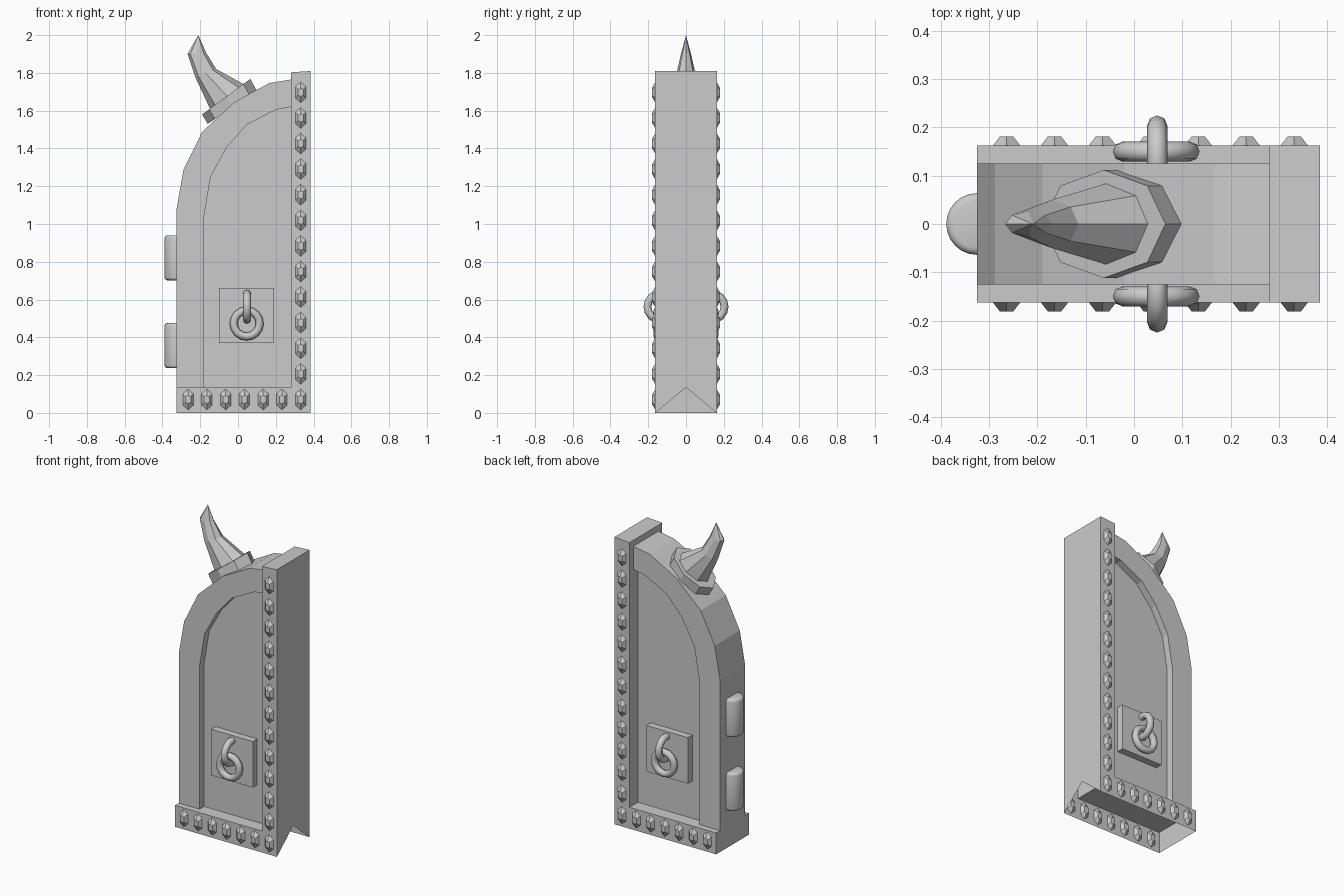
import bpy, bmesh, math
from mathutils import Vector, Matrix

if "Cube" in bpy.data.objects:
    bpy.data.objects.remove(bpy.data.objects["Cube"])


def finish(name, bm, smooth=False, normals=True):
    if normals:
        bmesh.ops.recalc_face_normals(bm, faces=bm.faces)
    me = bpy.data.meshes.new(name)
    bm.to_mesh(me)
    bm.free()
    ob = bpy.data.objects.new(name, me)
    bpy.context.collection.objects.link(ob)
    if smooth:
        bpy.ops.object.select_all(action='DESELECT')
        ob.select_set(True)
        bpy.context.view_layer.objects.active = ob
        bpy.ops.object.shade_smooth_by_angle(angle=math.radians(50))
    return ob


def slab(name, profile, half):
    """Extrude an xz profile to y = +-half."""
    bm = bmesh.new()
    f = [bm.verts.new((x, -half, z)) for x, z in profile]
    b = [bm.verts.new((x, half, z)) for x, z in profile]
    bm.faces.new(f)
    bm.faces.new(b[::-1])
    for i in range(len(f)):
        j = (i + 1) % len(f)
        bm.faces.new((f[j], f[i], b[i], b[j]))
    return finish(name, bm)


def loft(name, rings, sides=8, tip=None):
    """Elliptical rings, each given by two opposite xz points and a y radius."""
    bm = bmesh.new()
    loops = []
    for (x0, z0), (x1, z1), ry in rings:
        c = Vector(((x0 + x1) / 2, 0, (z0 + z1) / 2))
        u = Vector(((x1 - x0) / 2, 0, (z1 - z0) / 2))
        loops.append([bm.verts.new(c + u * math.cos(a) + Vector((0, ry * math.sin(a), 0)))
                      for a in (i * math.tau / sides for i in range(sides))])
    for a, b in zip(loops, loops[1:]):
        for i in range(sides):
            j = (i + 1) % sides
            bm.faces.new((a[i], a[j], b[j], b[i]))
    bm.faces.new(loops[0][::-1])
    if tip:
        t = bm.verts.new(tip)
        for i in range(sides):
            bm.faces.new((loops[-1][i], loops[-1][(i + 1) % sides], t))
    else:
        bm.faces.new(loops[-1])
    return finish(name, bm)


def torus(name, loc, major, minor, normal):
    bpy.ops.mesh.primitive_torus_add(major_segments=16, minor_segments=8, major_radius=major,
                                     minor_radius=minor, location=loc,
                                     rotation=Vector(normal).to_track_quat('Z', 'Y').to_euler())
    ob = bpy.context.object
    ob.name = name
    bpy.ops.object.shade_smooth_by_angle(angle=math.radians(60))


L, R, S, D, H = -0.325, 0.385, 0.28, 0.163, 0.135

# L-shaped casing: open underneath, with a V notch in the right end
bm = bmesh.new()
prof = [(L, 0), (R, 0), (R, 1.81), (S, 1.803), (S, H), (L, H)]
f = [bm.verts.new((x, -D, z)) for x, z in prof]
b = [bm.verts.new((x, D, z)) for x, z in prof]
notch = bm.verts.new((R, 0, H))
bm.faces.new(f)
bm.faces.new(b[::-1])
for i in range(2, 6):
    j = (i + 1) % 6
    bm.faces.new((f[j], f[i], b[i], b[j]))
bm.faces.new((f[1], notch, f[2]))
bm.faces.new((notch, b[2], f[2]))
bm.faces.new((notch, b[1], b[2]))
finish("edge_casing", bm)

# Arched frame and recessed panel
outer = [(L, H), (L, 1.08), (-0.288, 1.29), (-0.19, 1.487), (-0.02, 1.645), (0.166, 1.746), (S, 1.765)]
inner = [(-0.18, H), (-0.18, 1.04), (-0.145, 1.25), (-0.06, 1.405), (0.045, 1.525), (0.20, 1.605), (S, 1.62)]
slab("arch_frame", outer + inner[::-1], 0.125)
slab("door_panel", inner + [(S, H)], 0.08)

# Lock plates, staples and pull rings on both faces
slab("lock_plate", [(-0.10, 0.37), (0.19, 0.37), (0.19, 0.66), (-0.10, 0.66)], 0.124)
for s in (-1, 1):
    torus("ring_staple", (0.048, s * 0.135, 0.562), 0.069, 0.021, (1, 0, 0))
    torus("pull_ring", (0.046, s * 0.15, 0.473), 0.069, 0.021, (0, 1, 0))

# Faceted studs along stile and bottom rail, both faces
spots = [(0.332, 0.071 + 0.1355 * i) for i in range(13)]
spots += [(-0.264 + 0.0993 * i, 0.071) for i in range(6)]
bm = bmesh.new()
for s in (-1, 1):
    for x, z in spots:
        loops = []
        for y, k in ((-0.018, 0.5), (0, 1), (0.018, 0.5)):
            loops.append([bm.verts.new((x + dx * k, s * D + y, z + dz * (0.6 + 0.4 * k if abs(dz) > 0.04 and k < 1 else 1) * (k if k < 1 else 1)))
                          for dx, dz in ((0, 0.055), (0.028, 0.03), (0.028, -0.03),
                                         (0, -0.055), (-0.028, -0.03), (-0.028, 0.03))])
        for a, c in zip(loops, loops[1:]):
            for i in range(6):
                j = (i + 1) % 6
                bm.faces.new((a[i], a[j], c[j], c[i]))
        bm.faces.new(loops[0])
        bm.faces.new(loops[-1])
finish("studs", bm)

# Hinge barrels with rounded ends
for z0, z1 in ((0.237, 0.475), (0.702, 0.94)):
    bm = bmesh.new()
    bmesh.ops.create_cone(bm, cap_ends=True, segments=24, radius1=0.064, radius2=0.064, depth=z1 - z0,
                          matrix=Matrix.Translation((L, 0, (z0 + z1) / 2)))
    rim = [e for e in bm.edges if abs(e.verts[0].co.z - e.verts[1].co.z) < 1e-5]
    bmesh.ops.bevel(bm, geom=rim, offset=0.015, segments=3, profile=0.5, affect='EDGES')
    finish("hinge_barrel", bm, smooth=True)

# Horn collar and curved horn
loft("horn_collar", [((-0.16, 1.53), (0.10, 1.705), 0.112),
                     ((-0.19, 1.58), (0.065, 1.768), 0.112)])
loft("horn", [((-0.148, 1.61), (0.04, 1.735), 0.085),
              ((-0.225, 1.775), (-0.115, 1.82), 0.05),
              ((-0.267, 1.90), (-0.168, 1.905), 0.026)], tip=(-0.21, 0, 2.0))
